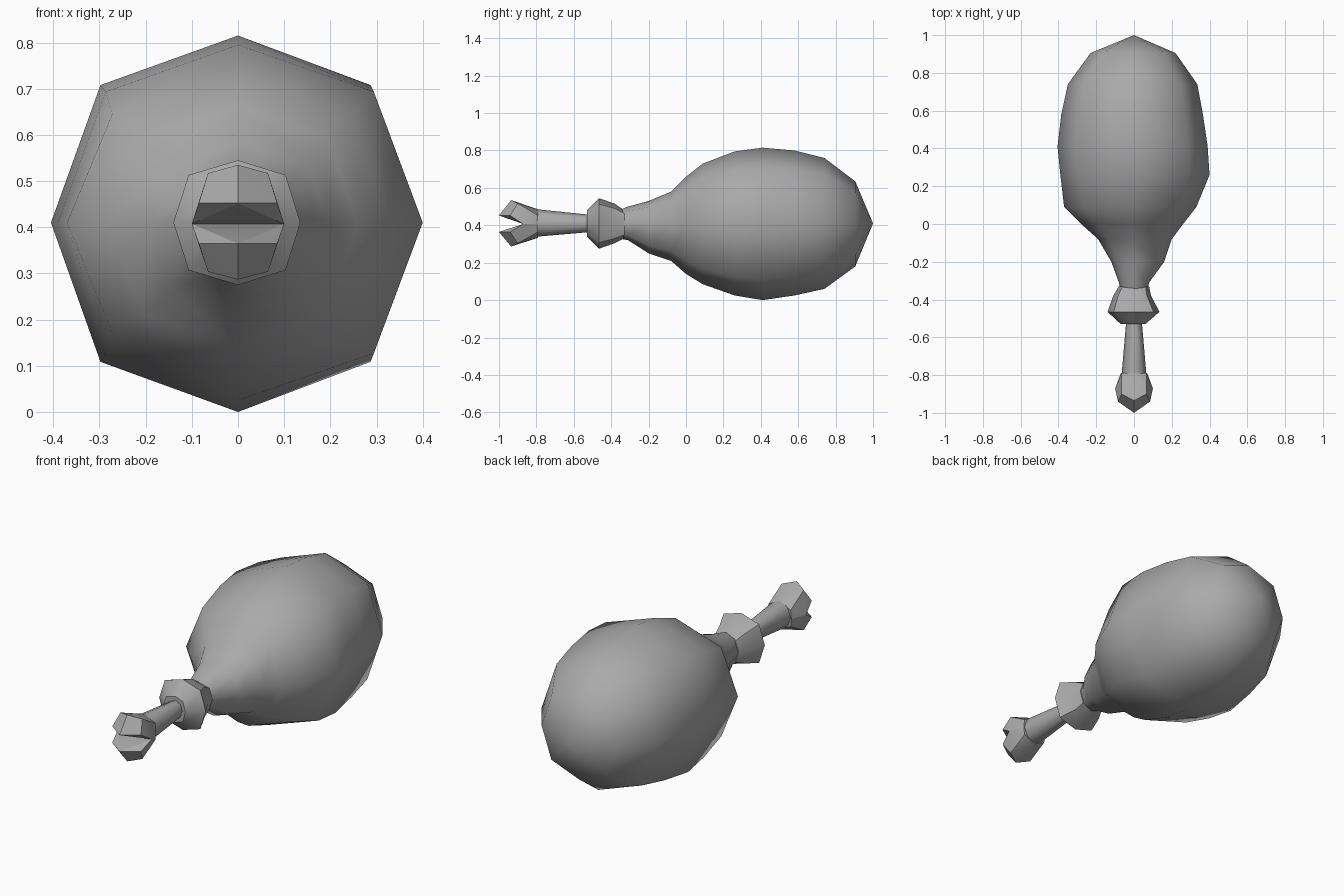
import bpy
import bmesh
from math import cos, sin, pi, radians

cube = bpy.data.objects.get("Cube")
if cube:
    bpy.data.objects.remove(cube)

AXIS_Z = 0.41

grey = bpy.data.materials.new("plain grey")
grey.use_nodes = True
colour = (0.4, 0.4, 0.4, 1)
grey.diffuse_color = colour
grey.node_tree.nodes["Principled BSDF"].inputs["Base Color"].default_value = colour


def finish(name, bm, angle):
    """Turn a bmesh into a shaded object with the shared material."""
    bmesh.ops.recalc_face_normals(bm, faces=bm.faces)
    mesh = bpy.data.meshes.new(name)
    bm.to_mesh(mesh)
    bm.free()
    mesh.materials.append(grey)
    obj = bpy.data.objects.new(name, mesh)
    bpy.context.collection.objects.link(obj)
    bpy.ops.object.select_all(action="DESELECT")
    obj.select_set(True)
    bpy.context.view_layer.objects.active = obj
    bpy.ops.object.shade_smooth_by_angle(angle=radians(angle))
    return obj


def loft(name, rings, angle, diagonal=1.0, tip=None, sides=8):
    """Skin rings along y; each ring is (y, top, bottom, left, right) reach."""
    bm = bmesh.new()
    loops = []
    for y, top, bottom, left, right in rings:
        loop = []
        for i in range(sides):
            a = 2 * pi * i / sides
            c, s = cos(a), sin(a)
            bulge = 1 + (diagonal - 1) * abs(sin(2 * a))
            x = c * (left if c > 0 else right) * bulge
            z = s * (top if s > 0 else bottom) * bulge
            loop.append(bm.verts.new((x, y, AXIS_Z + z)))
        loops.append(loop)
    for a, b in zip(loops, loops[1:]):
        for i in range(sides):
            j = (i + 1) % sides
            bm.faces.new((a[i], a[j], b[j], b[i]))
    bm.faces.new(loops[0])
    if tip is None:
        bm.faces.new(loops[-1])
    else:
        point = bm.verts.new((0, tip, AXIS_Z))
        for i in range(sides):
            bm.faces.new((loops[-1][i], loops[-1][(i + 1) % sides], point))
    return finish(name, bm, angle)


# Plump meat, tapering to the bone and closing to a point at the back
loft("meat", [
    (-0.36, 0.07, 0.08, 0.07, 0.07),
    (-0.31, 0.09, 0.09, 0.08, 0.08),
    (-0.2, 0.12, 0.16, 0.16, 0.12),
    (-0.08, 0.17, 0.2, 0.2, 0.19),
    (0, 0.25, 0.27, 0.26, 0.28),
    (0.09, 0.32, 0.325, 0.33, 0.37),
    (0.26, 0.385, 0.385, 0.4, 0.39),
    (0.41, 0.405, 0.41, 0.39, 0.405),
    (0.58, 0.39, 0.385, 0.365, 0.385),
    (0.74, 0.35, 0.35, 0.335, 0.35),
    (0.905, 0.225, 0.23, 0.22, 0.23),
], 70, 1.04, tip=1.0)

# Chunky collar where the meat meets the bone
loft("collar", [
    (-0.53, 0.07, 0.07, 0.06, 0.07),
    (-0.465, 0.135, 0.135, 0.135, 0.14),
    (-0.38, 0.105, 0.105, 0.09, 0.11),
    (-0.33, 0.07, 0.08, 0.08, 0.08),
], 40, 1.08)

# Bone shaft, flaring towards the knuckle
loft("bone_shaft", [
    (-0.86, 0.07, 0.065, 0.06, 0.06),
    (-0.79, 0.075, 0.07, 0.065, 0.065),
    (-0.5, 0.045, 0.045, 0.04, 0.04),
], 60)

# Two faceted knuckle lobes, split by a V-shaped notch
LOBE_SIDE = [
    (0.1, -0.87, 0),       # notch
    (0.085, -0.94, 0.045),  # lip
    (0.065, -0.9, 0.11),   # crown
    (0.065, -0.79, 0.045),  # back
    (0.07, -0.79, 0),
]
LOBE_MIDDLE = [(0, -0.87, 0), (0, -1, 0.045), (0, -0.935, 0.128), (0, -0.79, 0.078)]
for name, flip in (("upper_knuckle", 1), ("lower_knuckle", -0.94)):
    bm = bmesh.new()
    points = LOBE_MIDDLE + [(m * x, y, z) for x, y, z in LOBE_SIDE for m in (-1, 1)]
    for x, y, z in points:
        bm.verts.new((x, y, AXIS_Z - 0.003 + z * flip))
    bmesh.ops.convex_hull(bm, input=bm.verts)
    bmesh.ops.dissolve_limit(bm, angle_limit=radians(2), verts=bm.verts, edges=bm.edges)
    finish(name, bm, 25)
